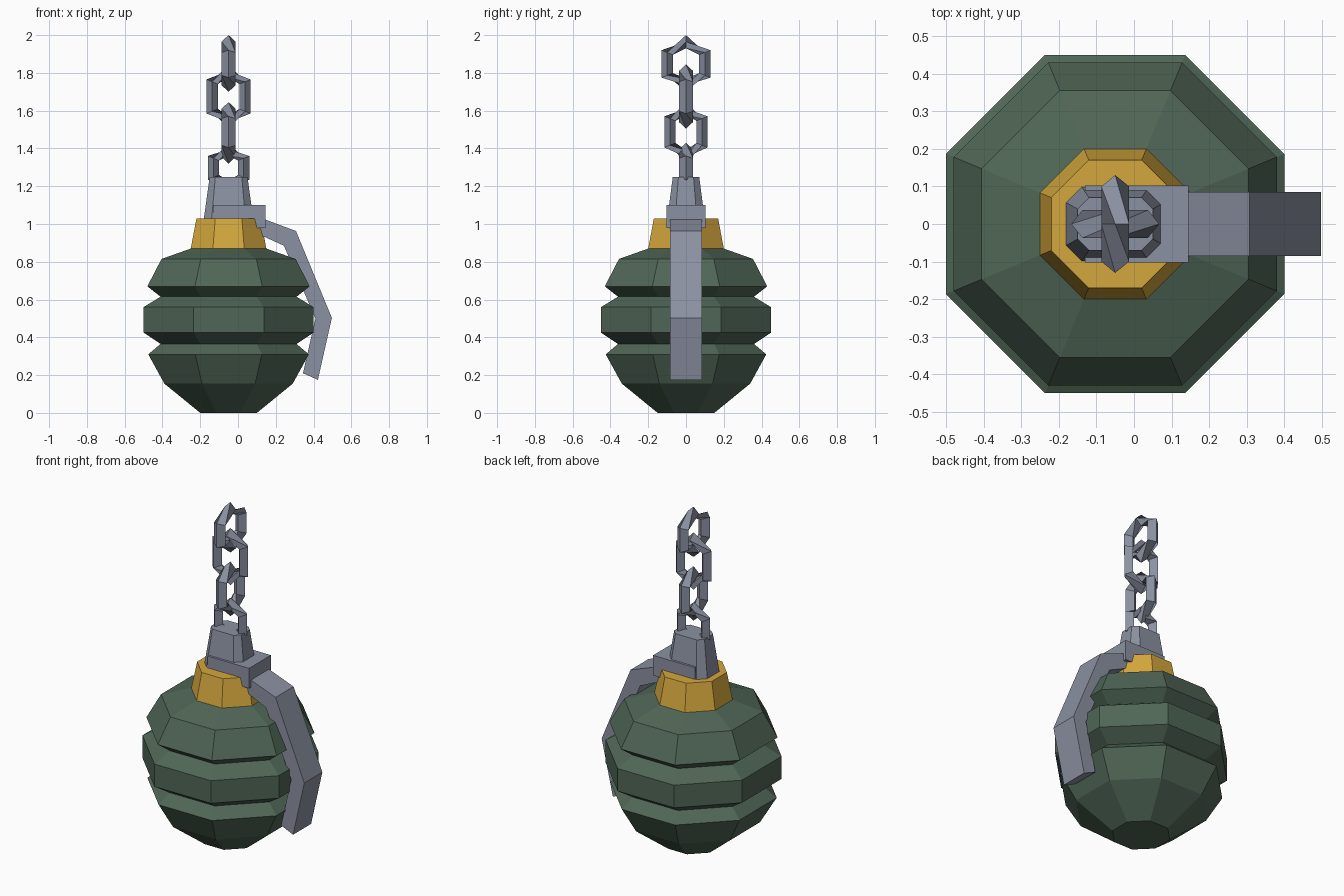
import bpy, bmesh, math
from mathutils import Vector

cube = bpy.data.objects.get("Cube")
if cube:
    bpy.data.objects.remove(cube, do_unlink=True)

AXIS = -0.05  # x of the vertical axis of body and chain


def material(name, rgb):
    m = bpy.data.materials.new(name)
    m.use_nodes = True
    m.diffuse_color = (*rgb, 1)
    bsdf = next(n for n in m.node_tree.nodes if n.type == 'BSDF_PRINCIPLED')
    bsdf.inputs["Base Color"].default_value = (*rgb, 1)
    bsdf.inputs["Roughness"].default_value = 0.7
    return m


GREEN = material("olive_green", (0.08, 0.133, 0.093))
BRASS = material("brass_yellow", (0.66, 0.39, 0.047))
STEEL = material("steel_grey", (0.26, 0.285, 0.36))


def finish(name, bm, mat):
    bmesh.ops.recalc_face_normals(bm, faces=bm.faces[:])
    me = bpy.data.meshes.new(name)
    bm.to_mesh(me)
    bm.free()
    me.materials.append(mat)
    ob = bpy.data.objects.new(name, me)
    bpy.context.collection.objects.link(ob)
    return ob


def octagon(hx, hy, c):
    """Rectangle with cut corners, counter-clockwise."""
    return [(hx, -hy + c), (hx, hy - c), (hx - c, hy), (-hx + c, hy),
            (-hx, hy - c), (-hx, -hy + c), (-hx + c, -hy), (hx - c, -hy)]


def loft(name, sections, mat):
    """Stack of cut-corner rectangles: (half x, half y, corner cut, z)."""
    bm = bmesh.new()
    rings = [[bm.verts.new((AXIS + x, y, z)) for x, y in octagon(hx, hy, c)]
             for hx, hy, c, z in sections]
    for a, b in zip(rings, rings[1:]):
        for i in range(8):
            j = (i + 1) % 8
            bm.faces.new((a[i], a[j], b[j], b[i]))
    bm.faces.new(rings[0][::-1])
    bm.faces.new(rings[-1])
    return finish(name, bm, mat)


def regular(profile):
    """Regular octagon sections from (apothem, z)."""
    return [(a, a, a * (2 - math.sqrt(2)), z) for a, z in profile]


def extrude(name, outline, half_width, mat):
    """Outline in x-z, given thickness along y."""
    bm = bmesh.new()
    front = bm.faces.new([bm.verts.new((x, -half_width, z)) for x, z in outline])
    new = bmesh.ops.extrude_face_region(bm, geom=[front])["geom"]
    verts = [v for v in new if isinstance(v, bmesh.types.BMVert)]
    bmesh.ops.translate(bm, vec=(0, 2 * half_width, 0), verts=verts)
    return finish(name, bm, mat)


def chain_link(name, half, top, shoulder, low_shoulder, bottom, along_y):
    """Six-cornered ring of diamond section, slanted bars twisted a quarter turn."""
    depth, thick = 0.037, 0.03
    path = [(1, shoulder, 1, 0.4), (0, top, 0, 1.15), (-1, shoulder, -1, 0.4),
            (-1, low_shoulder, -1, -0.4), (0, bottom, 0, -1.15), (1, low_shoulder, 1, -0.4)]
    bm = bmesh.new()
    rings = []
    for side, z, ru, rz in path:
        outer = Vector((side * half, 0, z))
        inward = Vector((-ru, 0, -rz)) * thick
        across = Vector((0, -depth, 0))
        pts = [outer, outer + inward + across, outer + inward * 2, outer + inward - across]
        if along_y:
            pts = [Vector((-p.y, p.x, p.z)) for p in pts]
        rings.append([bm.verts.new(p + Vector((AXIS, 0, 0))) for p in pts])
    for i, a in enumerate(rings):
        b = rings[(i + 1) % 6]
        twist = 0 if i in (2, 5) else 1
        for k in range(4):
            m = k + 1
            bm.faces.new((a[k], a[m % 4], b[(m + twist) % 4], b[(k + twist) % 4]))
    return finish(name, bm, STEEL)


# Grooved body
loft("body", regular([(0.15, 0), (0.34, 0.155), (0.425, 0.31), (0.36, 0.365),
                      (0.45, 0.425), (0.45, 0.56), (0.36, 0.615), (0.43, 0.67),
                      (0.355, 0.815), (0.20, 0.87)]), GREEN)

# Collar and fuse cap
loft("collar", regular([(0.20, 0.87), (0.17, 1.03)]), BRASS)
loft("fuse_cap", [(0.132, 0.1, 0.042, 1.02), (0.1, 0.07, 0.03, 1.25)], STEEL)

# Lever and its hinge block
extrude("hinge_block", [(-0.13, 0.98), (0.145, 0.98), (0.145, 1.1), (-0.13, 1.1)],
        0.103, STEEL)
extrude("lever", [(0.1, 0.95), (0.243, 0.885), (0.41, 0.5), (0.344, 0.21),
                  (0.423, 0.175), (0.497, 0.503), (0.307, 0.963), (0.1, 1.04)],
        0.085, STEEL)

# Chain, alternating directions
chain_link("chain_link_1", 0.11, 1.43, 1.36, 1.235, 1.16, False)
chain_link("chain_link_2", 0.115, 1.645, 1.57, 1.405, 1.32, True)
chain_link("chain_link_3", 0.117, 1.845, 1.765, 1.585, 1.505, False)
chain_link("chain_link_4", 0.13, 2.0, 1.92, 1.775, 1.70, True)
